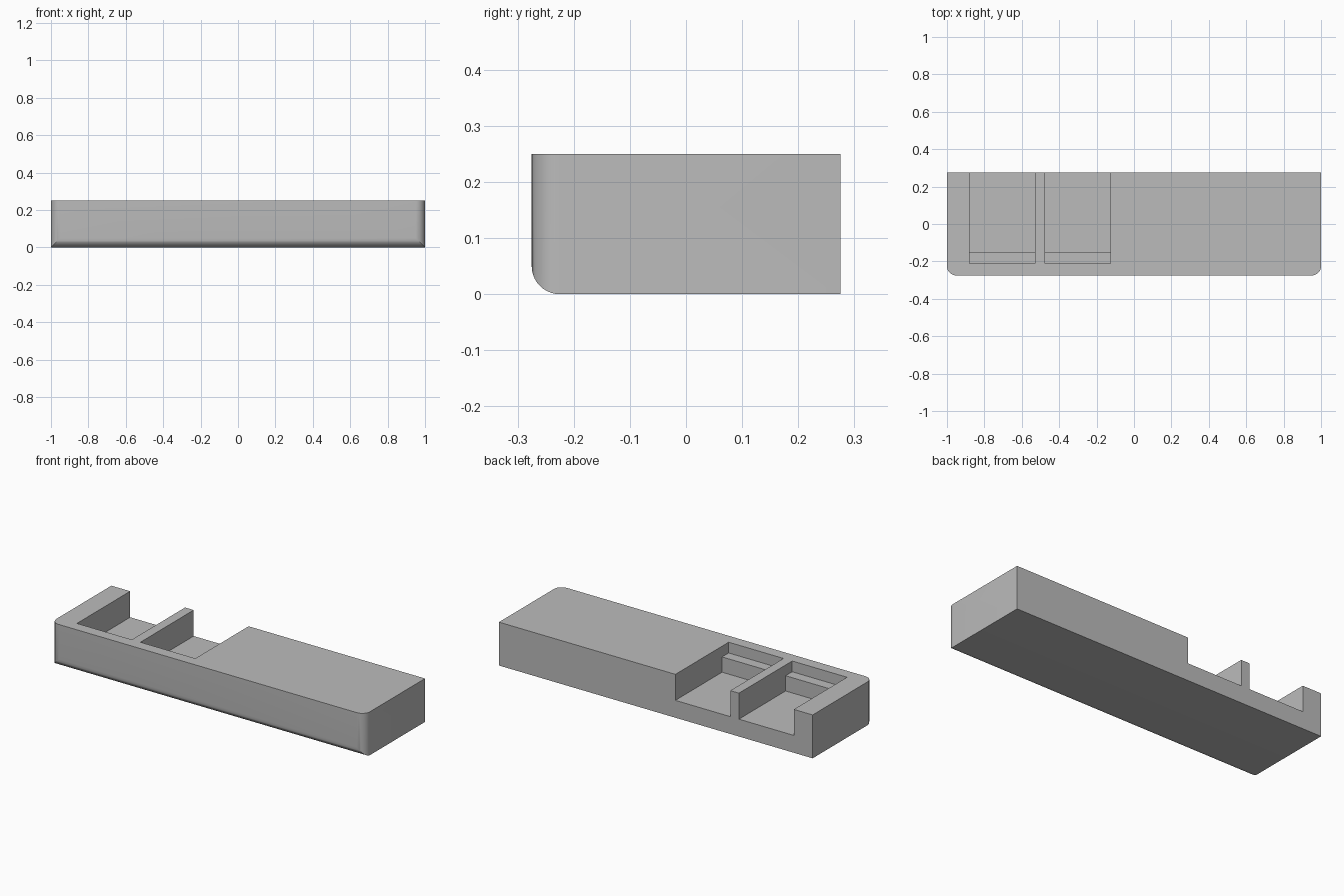
import bpy, bmesh, math
from mathutils import Vector

cube = bpy.data.objects.get("Cube")
if cube:
    bpy.data.objects.remove(cube, do_unlink=True)

HALF_X, HALF_Y, HEIGHT, RADIUS = 1.0, 0.275, 0.25, 0.05
FLOOR, LEDGE = 0.10, 0.188


def prism(name, points, direction):
    """Extrude a closed outline of 3D points into a solid object."""
    bm = bmesh.new()
    face = bm.faces.new([bm.verts.new(p) for p in points])
    moved = bmesh.ops.extrude_face_region(bm, geom=[face])["geom"]
    bmesh.ops.translate(bm, vec=Vector(direction),
                        verts=[v for v in moved if isinstance(v, bmesh.types.BMVert)])
    bmesh.ops.recalc_face_normals(bm, faces=bm.faces)
    mesh = bpy.data.meshes.new(name)
    bm.to_mesh(mesh)
    bm.free()
    obj = bpy.data.objects.new(name, mesh)
    bpy.context.collection.objects.link(obj)
    return obj


def arc(cx, cy, start, steps=10):
    """Quarter circle, counterclockwise from the start angle."""
    angles = [math.radians(start + 90 * i / steps) for i in range(steps + 1)]
    return [(cx + RADIUS * math.cos(a), cy + RADIUS * math.sin(a)) for a in angles]


def combine(target, tool, operation):
    """Apply a boolean and remove the helper solid."""
    tool.hide_render = True
    mod = target.modifiers.new(operation.title(), "BOOLEAN")
    mod.operation, mod.solver, mod.object = operation, "EXACT", tool
    bpy.context.view_layer.objects.active = target
    bpy.ops.object.modifier_apply(modifier=mod.name)
    bpy.data.objects.remove(tool, do_unlink=True)


# Body: side outline with a rounded lower front edge
side = [(HALF_Y, 0), (HALF_Y, HEIGHT), (-HALF_Y, HEIGHT)]
side += arc(RADIUS - HALF_Y, RADIUS, 180)
body = prism("tray_body", [(-HALF_X, y, z) for y, z in side], (2 * HALF_X, 0, 0))

# Rounded vertical front corners, from a plan outline
plan = [(HALF_X, HALF_Y + 0.1), (-HALF_X, HALF_Y + 0.1)]
plan += arc(RADIUS - HALF_X, RADIUS - HALF_Y, 180)
plan += arc(HALF_X - RADIUS, RADIUS - HALF_Y, 270)
combine(body, prism("plan_cutter", [(x, y, -0.1) for x, y in plan], (0, 0, 0.5)), "INTERSECT")

# Two pockets, open at the top and back, each with a ledge at the front
pocket = [(0.4, FLOOR), (0.4, 0.4), (-0.21, 0.4), (-0.21, LEDGE), (-0.15, LEDGE), (-0.15, FLOOR)]
for left in (-0.88, -0.475):
    combine(body, prism("pocket_cutter", [(left, y, z) for y, z in pocket], (0.35, 0, 0)), "DIFFERENCE")

# Single grey material
grey = bpy.data.materials.new("plain_grey")
grey.use_nodes = True
color = (0.5, 0.5, 0.5, 1)
grey.diffuse_color = color
grey.node_tree.nodes["Principled BSDF"].inputs["Base Color"].default_value = color
body.data.materials.clear()
body.data.materials.append(grey)

# Smooth fillets, crisp edges
bpy.ops.object.select_all(action="DESELECT")
body.select_set(True)
bpy.context.view_layer.objects.active = body
bpy.ops.object.shade_smooth_by_angle(angle=math.radians(30))
